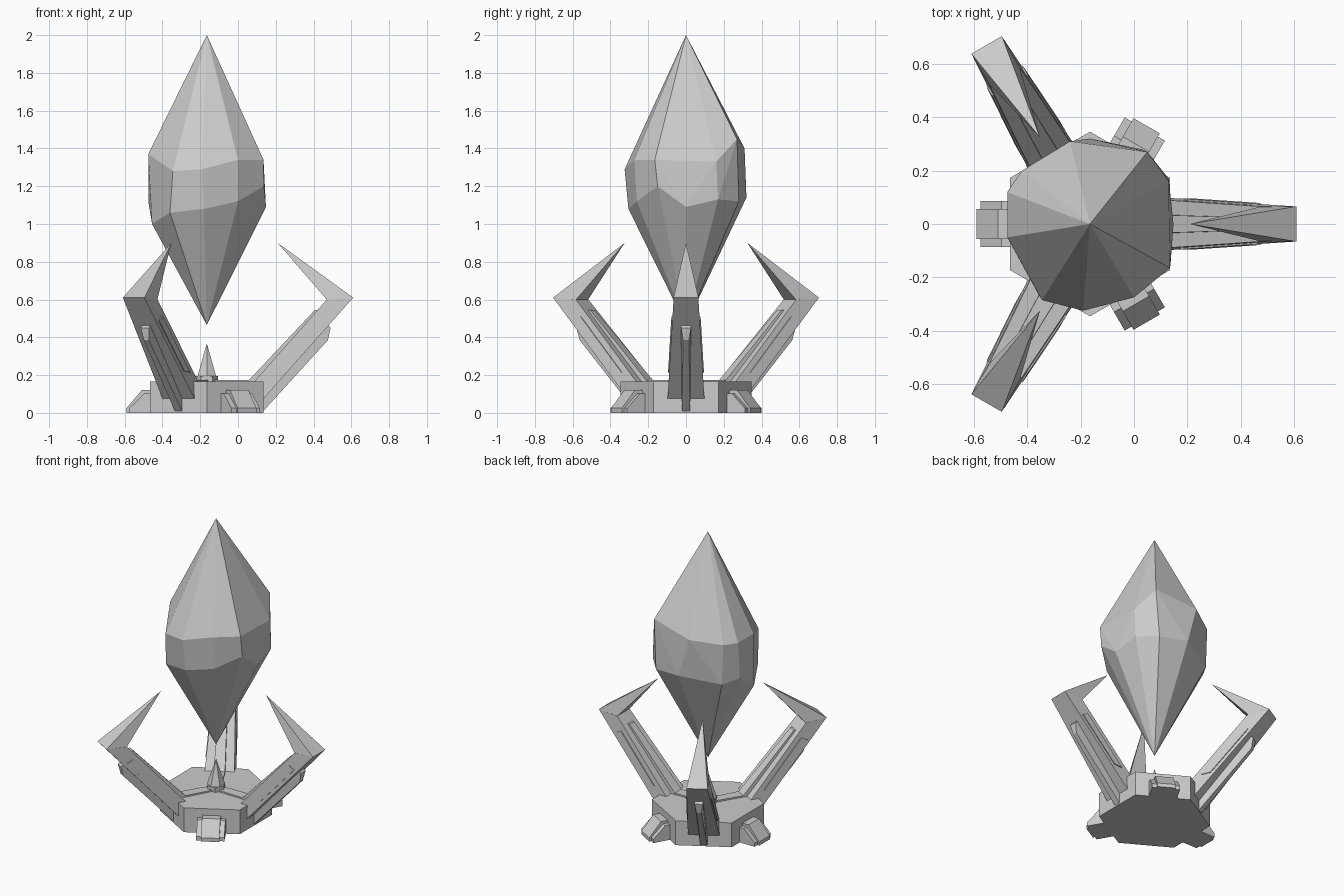
import bpy
import bmesh
from math import cos, sin, pi, radians

CENTRE_X = -0.165

if "Cube" in bpy.data.objects:
    bpy.data.objects.remove(bpy.data.objects["Cube"], do_unlink=True)

stone = bpy.data.materials.new("plain grey")
stone.use_nodes = True
grey = (0.6, 0.6, 0.6, 1)
stone.diffuse_color = grey
stone.node_tree.nodes["Principled BSDF"].inputs["Base Color"].default_value = grey


def finish(name, bm, angle=0):
    """Turn a bmesh into an object standing on the shared centre axis."""
    bmesh.ops.recalc_face_normals(bm, faces=bm.faces)
    mesh = bpy.data.meshes.new(name)
    bm.to_mesh(mesh)
    bm.free()
    mesh.materials.append(stone)
    obj = bpy.data.objects.new(name, mesh)
    obj.location.x = CENTRE_X
    obj.rotation_euler.z = radians(angle)
    bpy.context.collection.objects.link(obj)
    return obj


def slab(name, profile, angle):
    """Symmetric slab from (radius, height, half width) profile points."""
    bm = bmesh.new()
    sides = [[bm.verts.new((r, s * w, z)) for r, z, w in profile] for s in (-1, 1)]
    bm.faces.new(sides[0])
    bm.faces.new(sides[1])
    for i in range(len(profile)):
        j = (i + 1) % len(profile)
        bm.faces.new((sides[0][i], sides[0][j], sides[1][j], sides[1][i]))
    return finish(name, bm, angle)


def lathe(name, rings, sides, turn=0):
    """Faceted turned shape from (radius, height) rings, capped at both ends."""
    bm = bmesh.new()
    loops = []
    for r, z in rings:
        loops.append([bm.verts.new((r * cos(turn + 2 * pi * i / sides),
                                    r * sin(turn + 2 * pi * i / sides), z))
                      for i in range(sides)])
    bm.faces.new(loops[0])
    bm.faces.new(loops[-1])
    for low, high in zip(loops, loops[1:]):
        for i in range(sides):
            j = (i + 1) % sides
            bm.faces.new((low[i], low[j], high[j], high[i]))
    return finish(name, bm)


def hull(name, points, angle=0):
    """Convex faceted solid around a few points."""
    bm = bmesh.new()
    for p in points:
        bm.verts.new(p)
    bmesh.ops.convex_hull(bm, input=bm.verts)
    bmesh.ops.dissolve_limit(bm, angle_limit=radians(4), verts=bm.verts, edges=bm.edges)
    return finish(name, bm, angle)


def arm_width(z, extra=0):
    return 0.102 - 0.06 * z + extra


# Hexagonal base and the small spike on its middle
lathe("base", [(0.346, 0), (0.346, 0.165)], 6, pi / 6)
lathe("spike_collar", [(0.06, 0.16), (0.06, 0.195)], 6)
lathe("spike", [(0.045, 0.165), (0.055, 0.2), (0.001, 0.365)], 6, pi / 6)

# Three claw arms
for n, angle in enumerate((0, 120, 240), 1):
    outline = [(0.775, 0.61), (0.635, 0.60), (0.25, 0.165), (0.2, 0.08), (0.295, 0.07)]
    slab(f"arm_{n}", [(r, z, arm_width(z)) for r, z in outline], angle)
    panel = [(0.60, 0.51), (0.64, 0.49), (0.40, 0.22), (0.34, 0.215)]
    slab(f"arm_side_panel_{n}", [(r, z, arm_width(z, 0.006)) for r, z in panel], angle)
    slab(f"arm_inner_rib_{n}", [(0.572, 0.545, 0.024), (0.62, 0.545, 0.024),
                                (0.28, 0.16, 0.036), (0.21, 0.16, 0.036)], angle)
    slab(f"arm_outer_fin_{n}", [(0.63, 0.48, 0.026), (0.655, 0.45, 0.026),
                                (0.641, 0.385, 0.015), (0.295, 0.005, 0.022),
                                (0.25, 0.005, 0.022), (0.25, 0.08, 0.022)], angle)
    # Pointed claw leaning back over the base
    claw = [(0.375, 0, 0.9)]
    for side in (-1, 1):
        claw += [(0.775, side * 0.066, 0.61), (0.635, side * 0.064, 0.60)]
    hull(f"claw_{n}", claw, angle)
    # Low ridge from the spike to the arm
    slab(f"base_ridge_{n}", [(0, 0.16, 0.03), (0.26, 0.16, 0.036),
                             (0.26, 0.175, 0.036), (0, 0.175, 0.03)], angle)

# Three stepped feet between the arms
for n, angle in enumerate((60, 180, 300), 1):
    for name, dr, dz, w in (("foot", 0, 0, 0.057), ("foot_flange", 0.014, 0.018, 0.087)):
        outline = [(0.27, 0), (0.425 - dr, 0), (0.425 - dr, 0.025),
                   (0.345 - dr, 0.12 - dz), (0.27, 0.12 - dz)]
        slab(f"{name}_{n}", [(r, z, w) for r, z in outline], angle)

# Floating cut crystal: tips, upper girdle, lower girdle
crystal = [
    (-0.165, 0, 2.0), (-0.165, 0, 0.465),
    (-0.345, -0.285, 1.28), (-0.19, -0.325, 1.29), (0.0, -0.275, 1.34),
    (0.135, -0.165, 1.34), (0.13, 0.16, 1.33), (0.05, 0.27, 1.45),
    (-0.24, 0.31, 1.40), (-0.42, 0.2, 1.37), (-0.475, 0.12, 1.37), (-0.475, -0.05, 1.37),
    (-0.36, -0.26, 1.06), (-0.18, -0.305, 1.08), (0.0, -0.26, 1.12),
    (0.137, -0.15, 1.2), (0.148, 0.0, 1.09), (0.13, 0.17, 1.13),
    (0.03, 0.28, 1.12), (-0.165, 0.32, 1.14), (-0.41, 0.2, 1.1),
    (-0.475, 0.1, 1.12), (-0.455, -0.08, 1.0),
]
hull("crystal", [(x - CENTRE_X, y, z) for x, y, z in crystal])
